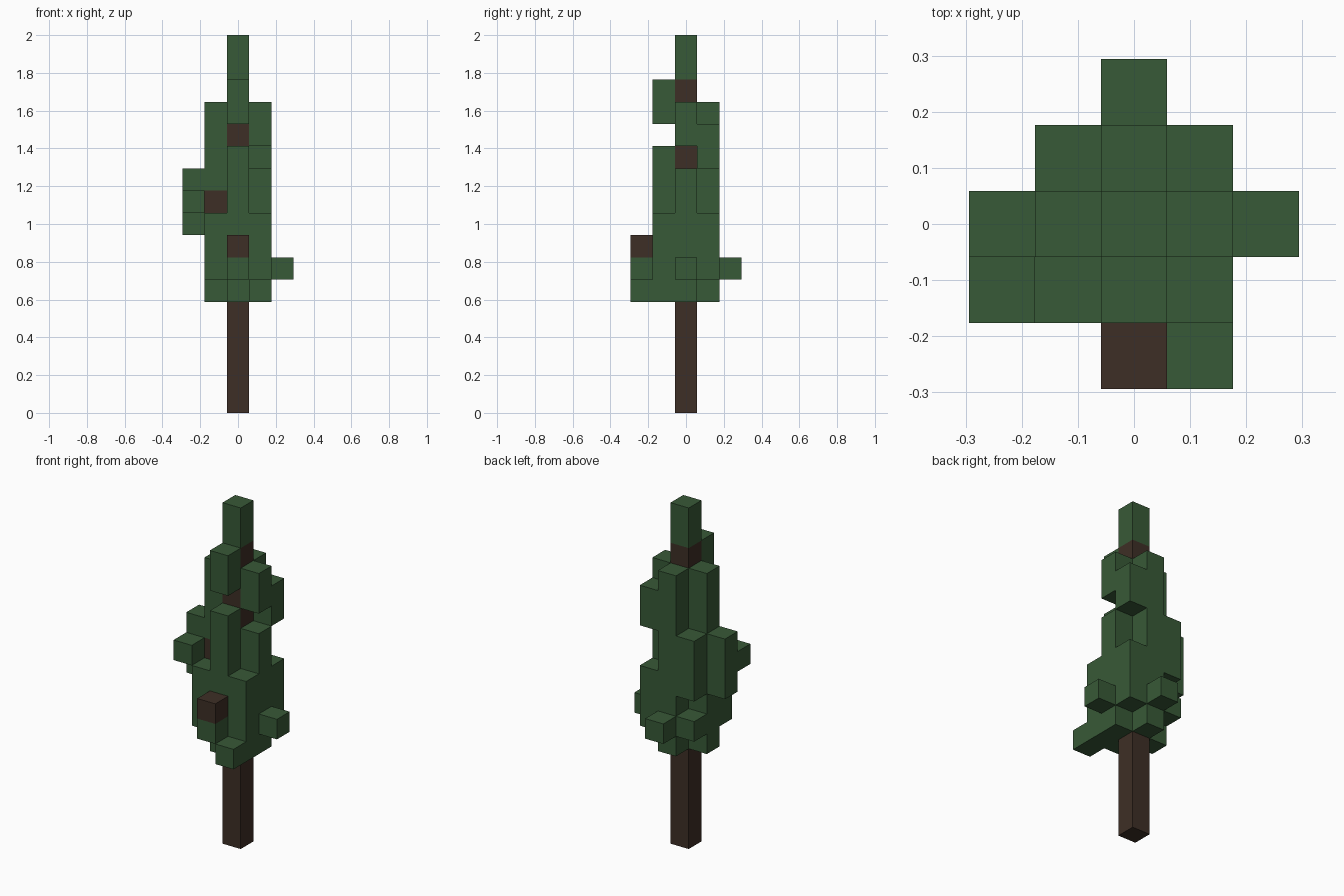
import bpy
import bmesh
from mathutils import Vector

cube = bpy.data.objects.get("Cube")
if cube:
    bpy.data.objects.remove(cube, do_unlink=True)

LAYERS = 17
S = 2 / LAYERS  # block size


def make_material(name, rgb):
    mat = bpy.data.materials.new(name)
    mat.use_nodes = True
    color = (*rgb, 1)
    mat.diffuse_color = color
    mat.node_tree.nodes["Principled BSDF"].inputs["Base Color"].default_value = color
    return mat


green = make_material("leaf_green", (0.039, 0.1, 0.038))
brown = make_material("bark_brown", (0.048, 0.028, 0.019))


def column(x, y, *spans):
    """Blocks stacked at one grid square; each span is (lowest, highest) layer."""
    return {(x, y, z) for low, high in spans for z in range(low, high + 1)}


parts = {
    "trunk": (brown, column(0, 0, (0, 14))),
    "front_branch": (brown, column(0, -1, (7, 7)) | column(0, -2, (7, 7))),
    "right_branch": (brown, column(-1, 0, (9, 9))),
    "tree_top": (green, column(0, 0, (15, 16))),
    "front_foliage": (green, column(0, -1, (5, 6), (8, 11), (13, 14))
                      | column(0, -2, (6, 6))),
    "back_foliage": (green, column(0, 1, (5, 13)) | column(0, 2, (6, 6))),
    "left_foliage": (green, column(1, 0, (5, 10), (12, 13))
                     | column(1, -1, (5, 8)) | column(1, -2, (5, 5))
                     | column(1, 1, (6, 8), (11, 12)) | column(2, 0, (6, 6))),
    "right_foliage": (green, column(-1, 0, (5, 8), (10, 13))
                      | column(-1, -1, (6, 8)) | column(-1, 1, (6, 6), (8, 10))
                      | column(-2, 0, (8, 10)) | column(-2, -1, (9, 9))),
}
filled = set().union(*(cells for _, cells in parts.values()))


def block_part(name, mat, cells):
    """Mesh of the block sides that are not covered by a neighbour."""
    bm = bmesh.new()
    for cell in sorted(cells):
        centre = Vector(cell) + Vector((0, 0, 0.5))
        for axis in range(3):
            for side in (-1, 1):
                step = Vector((0, 0, 0))
                step[axis] = side
                if tuple(int(c) for c in Vector(cell) + step) in filled:
                    continue
                u, v = Vector((0, 0, 0)), Vector((0, 0, 0))
                u[(axis + 1) % 3] = 0.5
                v[(axis + 2) % 3] = 0.5 * side
                middle = centre + step / 2
                ring = (middle - u - v, middle + u - v, middle + u + v, middle - u + v)
                bm.faces.new([bm.verts.new(p * S) for p in ring])
    bmesh.ops.remove_doubles(bm, verts=bm.verts, dist=S / 100)
    # Merge flat neighbouring sides into single faces
    bmesh.ops.dissolve_limit(bm, angle_limit=0.01, verts=bm.verts, edges=bm.edges)
    mesh = bpy.data.meshes.new(name)
    bm.to_mesh(mesh)
    bm.free()
    mesh.materials.append(mat)
    bpy.context.collection.objects.link(bpy.data.objects.new(name, mesh))


for part_name, (material, blocks) in parts.items():
    block_part(part_name, material, blocks)
